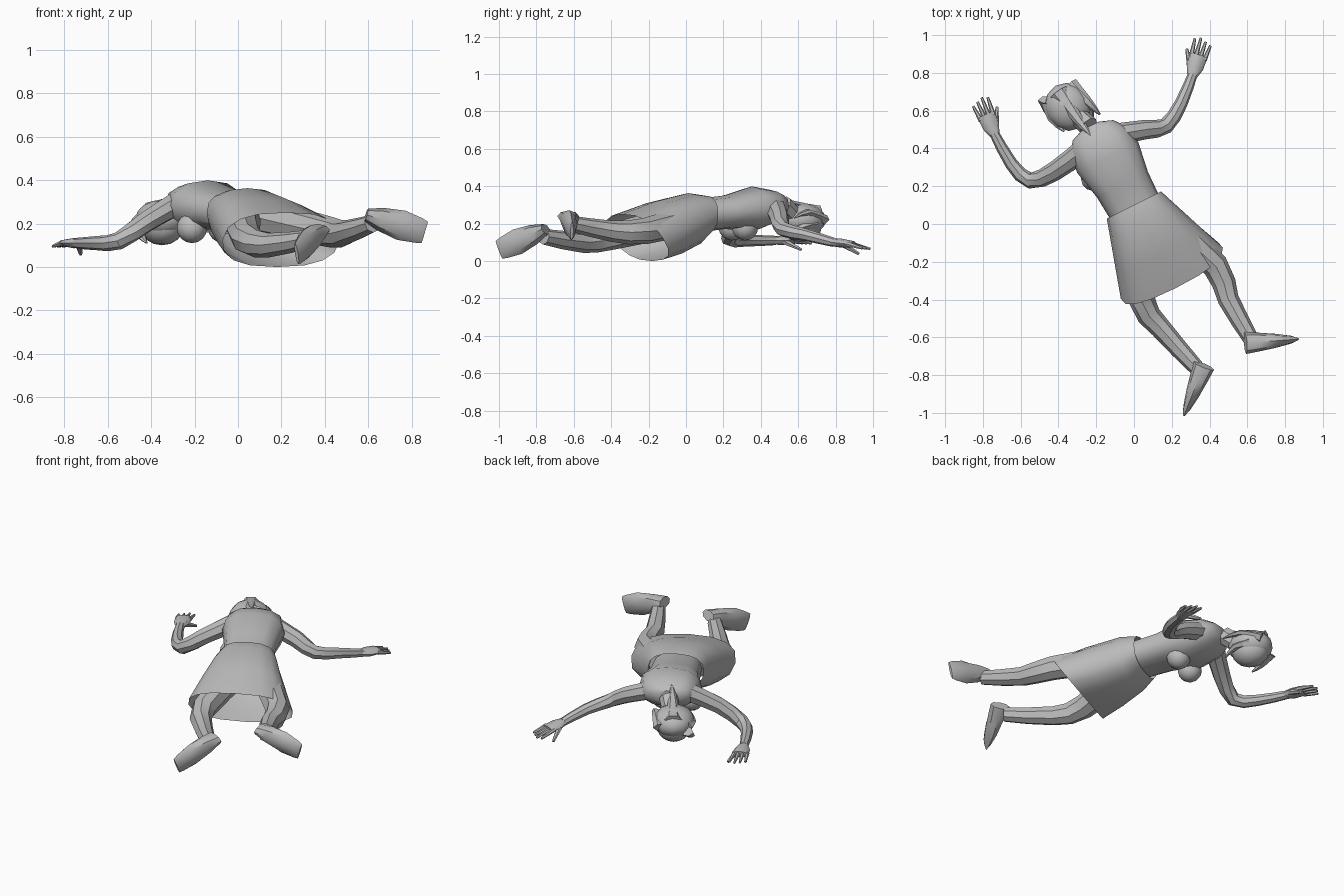
import bpy, math
from mathutils import Vector

if "Cube" in bpy.data.objects:
    bpy.data.objects.remove(bpy.data.objects["Cube"])

UP = Vector((0, 0, 1))
ACROSS = Vector((0.9, 0.45, 0))

grey = bpy.data.materials.new("plain grey")
grey.use_nodes = True
tone = (0.5, 0.5, 0.5, 1)
grey.diffuse_color = tone
grey.node_tree.nodes["Principled BSDF"].inputs["Base Color"].default_value = tone


def finish(obj):
    obj.data.materials.append(grey)
    bpy.ops.object.select_all(action="DESELECT")
    obj.select_set(True)
    bpy.context.view_layer.objects.active = obj
    bpy.ops.object.shade_smooth_by_angle(angle=math.radians(40))


def soft(value, power):
    return math.copysign(abs(value) ** power, value)


def skin(name, rings, sides, caps=True, power=1):
    """Skin a row of oval rings, each given as centre, half width and half height vectors."""
    verts, faces = [], []
    for centre, wide, high in rings:
        for i in range(sides):
            turn = math.tau * i / sides
            verts.append(centre + wide * soft(math.cos(turn), power)
                         + high * soft(math.sin(turn), power))
    last = len(verts) - sides
    for start in range(0, last, sides):
        for i in range(sides):
            j = (i + 1) % sides
            faces.append((start + i, start + j, start + sides + j, start + sides + i))
    if caps:
        faces += [tuple(reversed(range(sides))), tuple(range(last, last + sides))]
    mesh = bpy.data.meshes.new(name)
    mesh.from_pydata(verts, [], faces)
    obj = bpy.data.objects.new(name, mesh)
    bpy.context.collection.objects.link(obj)
    finish(obj)


def rounded(points):
    """Add a smooth in-between point on every span of a path."""
    path = [Vector(p) for p in points]
    result = [path[0]]
    for i in range(len(path) - 1):
        before, after = path[max(i - 1, 0)], path[min(i + 2, len(path) - 1)]
        near, far = path[i], path[i + 1]
        result += [(near + far) / 2 + (near + far - before - after) / 16, far]
    return result


def tube(name, path, widths, heights, sides=8):
    rings = []
    for i, (point, width, height) in enumerate(zip(path, widths, heights)):
        along = (path[min(i + 1, len(path) - 1)] - path[max(i - 1, 0)]).normalized()
        side = along.cross(UP).normalized()
        rings.append((point, side * width, side.cross(along) * height))
    skin(name, rings, sides)


def limb(name, points, start, end, flat=1.0, sides=8):
    """Rounded tube tapering evenly from one radius to another."""
    path = rounded(points)
    widths = [start + (end - start) * i / (len(path) - 1) for i in range(len(path))]
    tube(name, path, widths, [w * flat for w in widths], sides)


def ball(name, centre, size, turn=0.0):
    bpy.ops.mesh.primitive_uv_sphere_add(segments=12, ring_count=8, location=centre,
                                         rotation=(0, 0, turn))
    obj = bpy.context.object
    obj.name = name
    obj.scale = size
    finish(obj)


# Torso, along a straight spine from the hidden hips to the neck base
pelvis, nape = Vector((0.03, 0.04, 0.24)), Vector((-0.23, 0.52, 0.3))
torso_profile = [(0, 0.14, 0.09), (0.35, 0.15, 0.09), (0.65, 0.18, 0.12),
                 (0.85, 0.16, 0.09), (0.95, 0.12, 0.06), (1, 0.05, 0.04)]
skin("torso", [(pelvis.lerp(nape, t), ACROSS * wide, UP * high)
               for t, wide, high in torso_profile], sides=12, power=0.85)
chest = Vector((-0.14, 0.28, 0.18))
for side, sign in (("left", 1), ("right", -1)):
    ball(side + "_bust", chest + ACROSS * sign * 0.08, (0.07, 0.07, 0.07))

# Open skirt, flaring from the waist to a leaning hem
waist, hem = Vector((0, 0.1, 0.25)), Vector((0.2, -0.26, 0.125))
lean = Vector((0.02, -0.08, 0))
skirt_rings = []
for t in (0, 0.2, 0.6, 1):
    height = 0.1 + 0.1 * math.sqrt(t) * (1 - 0.75 * t)
    skirt_rings.append((waist.lerp(hem, t), ACROSS * (0.16 + 0.14 * t), UP * height + lean * t))
skin("skirt", skirt_rings, sides=16, caps=False, power=0.8)

# Neck, head and swept hair
head = Vector((-0.35, 0.62, 0.19))
head_turn = math.radians(30)
limb("neck", [nape - ACROSS * 0.01, head], 0.055, 0.05)
ball("face", head, (0.1, 0.11, 0.09), head_turn)
ball("hair_cap", head + UP * 0.03, (0.12, 0.13, 0.09), head_turn)
locks = {
    "hair_sweep": [(-0.4, 0.7, 0.27), (-0.3, 0.56, 0.31), (-0.23, 0.47, 0.36)],
    "left_bang": [(-0.34, 0.73, 0.22), (-0.25, 0.65, 0.26), (-0.18, 0.58, 0.23)],
    "left_lock": [(-0.3, 0.67, 0.2), (-0.24, 0.61, 0.18), (-0.22, 0.55, 0.13)],
    "right_lock": [(-0.44, 0.64, 0.22), (-0.43, 0.56, 0.22), (-0.37, 0.49, 0.24)],
    "right_bang": [(-0.46, 0.66, 0.2), (-0.45, 0.6, 0.15), (-0.42, 0.55, 0.11)],
}
for name, points in locks.items():
    limb(name, points, 0.05, 0.005, flat=0.6, sides=6)


def arm(side, points, heading, thumb_side):
    """Bent arm ending in a flat palm with four fingers and a thumb."""
    limb(side + "_arm", points, 0.06, 0.026, flat=0.95)
    wrist, forward = Vector(points[-1]), Vector(heading).normalized()
    inward = forward.cross(UP).normalized() * thumb_side
    palm = [wrist + forward * reach for reach in (-0.01, 0.04, 0.11)]
    tube(side + "_palm", palm, (0.026, 0.045, 0.048), (0.022, 0.024, 0.018))
    for i, finger in enumerate(("index", "middle", "ring", "little")):
        root = palm[-1] - forward * 0.02 + inward * (0.036 - 0.024 * i)
        length = 0.11 - 0.012 * abs(i - 1)
        tip = root + forward * length + inward * (0.01 - 0.006 * i) - UP * 0.015
        limb(f"{side}_{finger}_finger", [root, tip], 0.014, 0.007, sides=6)
    root = wrist + forward * 0.03 + inward * 0.02
    tip = root + forward * 0.09 + inward * 0.05 - UP * 0.05
    limb(side + "_thumb", [root, tip], 0.019, 0.008, sides=6)


arm("left", [(-0.12, 0.47, 0.3), (0.06, 0.5, 0.23), (0.17, 0.52, 0.17),
             (0.25, 0.64, 0.14), (0.31, 0.79, 0.1)], (0.3, 0.95, -0.1), -1)
arm("right", [(-0.27, 0.39, 0.3), (-0.42, 0.28, 0.21), (-0.55, 0.23, 0.12),
              (-0.65, 0.32, 0.11), (-0.74, 0.48, 0.11)], (-0.4, 0.9, 0), 1)


def leg(side, points, heel, toe):
    """Bent leg with a shoe turned on its side."""
    limb(side + "_leg", points, 0.085, 0.042)
    steps = (0, 0.25, 0.6, 0.9, 1)
    tube(side + "_shoe", [Vector(heel).lerp(Vector(toe), t) for t in steps],
         [0.008 + 0.05 * (1 - t) ** 0.6 for t in steps],
         [0.03 + 0.04 * math.sin(2.6 * t) for t in steps])


leg("left", [(0.13, 0.04, 0.23), (0.43, -0.22, 0.16), (0.5, -0.4, 0.16), (0.62, -0.61, 0.2)],
    (0.59, -0.63, 0.24), (0.86, -0.61, 0.16))
leg("right", [(0.02, -0.02, 0.22), (0.04, -0.4, 0.13), (0.14, -0.55, 0.1), (0.33, -0.76, 0.13)],
    (0.37, -0.75, 0.17), (0.27, -1, 0.06))
